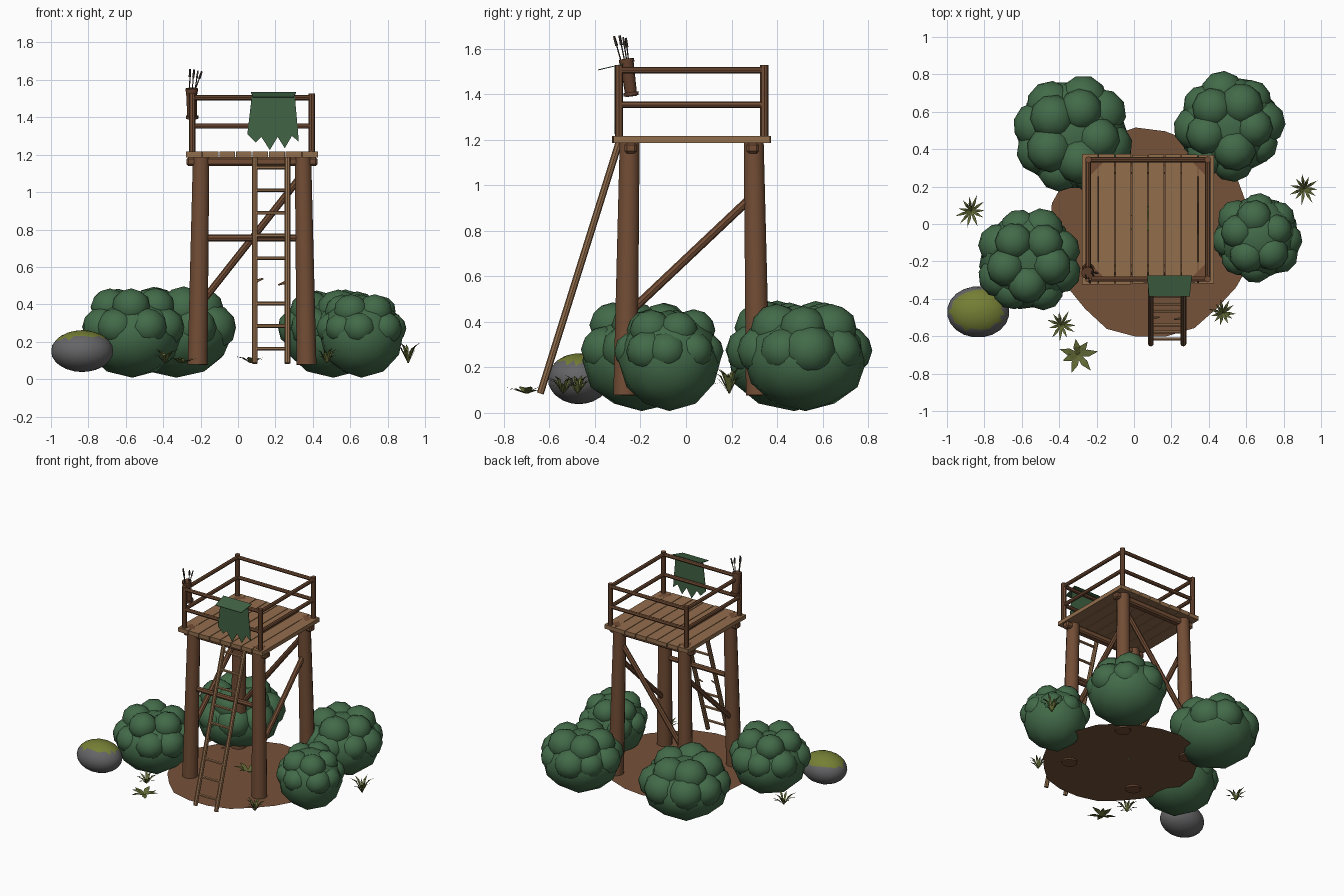
import bpy, bmesh, math, random
from mathutils import Matrix, Vector

random.seed(4)
if "Cube" in bpy.data.objects:
    bpy.data.objects.remove(bpy.data.objects["Cube"], do_unlink=True)


def material(name, *rgb):
    m = bpy.data.materials.new(name)
    m.use_nodes = True
    m.diffuse_color = (*rgb, 1)
    m.node_tree.nodes["Principled BSDF"].inputs["Base Color"].default_value = (*rgb, 1)
    return m


LOG = material("dark_log", 0.17, 0.075, 0.036)
PLANK = material("plank_wood", 0.29, 0.155, 0.073)
EARTH = material("bare_earth", 0.18, 0.085, 0.042)
LEAF = material("bush_green", 0.055, 0.145, 0.066)
CLOTH = material("cloth_green", 0.052, 0.125, 0.058)
STONE = material("grey_stone", 0.13, 0.13, 0.135)
MOSS = material("yellow_moss", 0.18, 0.21, 0.035)
GRASS = material("olive_grass", 0.12, 0.14, 0.035)
LEATHER = material("quiver_leather", 0.12, 0.05, 0.025)
SHAFT = material("arrow_shaft", 0.06, 0.045, 0.035)

CX, CY, GROUND, DECK = 0.075, 0.025, 0.085, 1.216
CORNERS = [(sx, sy) for sx in (-1, 1) for sy in (-1, 1)]


def finish(name, bm, *mats, angle=40):
    mesh = bpy.data.meshes.new(name)
    bm.to_mesh(mesh)
    bm.free()
    ob = bpy.data.objects.new(name, mesh)
    bpy.context.collection.objects.link(ob)
    for m in mats:
        mesh.materials.append(m)
    if angle:
        bpy.ops.object.select_all(action="DESELECT")
        ob.select_set(True)
        bpy.context.view_layer.objects.active = ob
        bpy.ops.object.shade_smooth_by_angle(angle=math.radians(angle))
    return ob


def rod(bm, a, b, r1, r2=None, sides=8):
    a, b = Vector(a), Vector(b)
    d = b - a
    turn = d.to_track_quat("Z", "Y").to_matrix().to_4x4()
    bmesh.ops.create_cone(bm, cap_ends=True, segments=sides, radius1=r1,
                          radius2=r1 if r2 is None else r2, depth=d.length,
                          matrix=Matrix.Translation((a + b) / 2) @ turn)


def box(bm, centre, size):
    bmesh.ops.create_cube(bm, size=1, matrix=Matrix.Translation(centre) @ Matrix.Diagonal((*size, 1)))


def ball(bm, centre, radii, detail=2):
    spin = Matrix.Rotation(random.uniform(0, 6), 4, "Z")
    bmesh.ops.create_icosphere(bm, subdivisions=detail, radius=1,
                               matrix=Matrix.Translation(centre) @ Matrix.Diagonal((*radii, 1)) @ spin)


# Bare earth patch
bm = bmesh.new()
ring = []
for i in range(22):
    t = math.tau * i / 22
    r = random.uniform(0.53, 0.57)
    ring.append(bm.verts.new((0.09 + r * math.cos(t), -0.045 + r * math.sin(t), GROUND + 0.004)))
bm.faces.new(ring)
finish("earth_patch", bm, EARTH, angle=0)


# Four tapered legs leaning inwards
def leg_point(sx, sy, z):
    reach = 0.291 - 0.019 * (z - GROUND) / (DECK - GROUND)
    return Vector((CX + sx * reach, CY + sy * reach, z))


bm = bmesh.new()
for sx, sy in CORNERS:
    rod(bm, leg_point(sx, sy, 0.078), leg_point(sx, sy, DECK), 0.055, 0.045, 12)
finish("legs", bm, LOG)

# Braces: crossbar at the front, diagonals on the other sides
bm = bmesh.new()
rod(bm, leg_point(-1, -1, 0.755), leg_point(1, -1, 0.755), 0.019)
rod(bm, leg_point(-1, 1, 0.39), leg_point(1, 1, 1.1), 0.019)
for sx in (-1, 1):
    rod(bm, leg_point(sx, -1, 0.43), leg_point(sx, 1, 0.96), 0.019)
finish("braces", bm, LOG)

# Beams under the deck
bm = bmesh.new()
for sy in (-1, 1):
    box(bm, (CX, CY + sy * 0.268, 1.163), (0.7, 0.054, 0.048))
bmesh.ops.bevel(bm, geom=bm.edges[:], offset=0.01, segments=1, affect="EDGES")
finish("deck_beams", bm, LOG, angle=0)

# Deck boards running front to back
bm = bmesh.new()
pitch = 0.71 / 8
for i in range(8):
    box(bm, (CX + (i - 3.5) * pitch, CY, DECK - 0.015),
        (pitch - 0.005, 0.695 + random.uniform(-0.01, 0.005), 0.03))
finish("deck_boards", bm, PLANK, angle=0)

# Railing posts and rails
bm = bmesh.new()
for sx, sy in CORNERS:
    x, y = CX + sx * 0.319, CY + sy * 0.319
    rod(bm, (x, y, DECK - 0.01), (x, y, 1.527), 0.018)
finish("railing_posts", bm, LOG)
bm = bmesh.new()
for z in (1.353, 1.505):
    for s in (-1, 1):
        rod(bm, (CX - 0.32, CY + s * 0.319, z), (CX + 0.32, CY + s * 0.319, z), 0.014)
        rod(bm, (CX + s * 0.319, CY - 0.32, z), (CX + s * 0.319, CY + 0.32, z), 0.014)
finish("railing_rails", bm, LOG)

# Leaning ladder with one snapped rung
LEFT, RIGHT = 0.09, 0.264


def ladder_point(x, z):
    return Vector((x, -0.64 + 0.345 * (z - GROUND) / 1.1, z))


bm = bmesh.new()
for x in (LEFT, RIGHT):
    rod(bm, ladder_point(x, GROUND), ladder_point(x, 1.185), 0.0155)
finish("ladder_rails", bm, PLANK)
bm = bmesh.new()
for i in range(9):
    z = 0.163 + i * 0.121
    if i == 3:
        rod(bm, ladder_point(LEFT, z - 0.005), ladder_point(0.135, z + 0.012), 0.01, 0.004, 6)
        rod(bm, ladder_point(RIGHT, z - 0.005), ladder_point(0.215, z - 0.022), 0.01, 0.004, 6)
    else:
        rod(bm, ladder_point(LEFT, z), ladder_point(RIGHT, z), 0.01, sides=6)
finish("ladder_rungs", bm, PLANK)

# Ragged cloth hung over the front rail, with a flap on top
bm = bmesh.new()
outline = [(0.075, 1.525), (0.05, 1.31), (0.095, 1.265), (0.125, 1.295), (0.17, 1.225),
           (0.212, 1.295), (0.25, 1.235), (0.288, 1.3), (0.325, 1.27), (0.32, 1.33), (0.303, 1.525)]
bm.faces.new([bm.verts.new((x, -0.311, z)) for x, z in outline])
bm.faces.new([bm.verts.new(p) for p in ((0.07, -0.275, 1.532), (0.31, -0.275, 1.532),
                                        (0.298, -0.387, 1.506), (0.08, -0.387, 1.506))])
cloth = finish("ragged_cloth", bm, CLOTH, angle=0)
thick = cloth.modifiers.new("thickness", "SOLIDIFY")
thick.thickness, thick.offset = 0.004, 0

# Quiver with bands and arrows
low, high = Vector((-0.245, -0.24, 1.39)), Vector((-0.248, -0.262, 1.555))
bm = bmesh.new()
rod(bm, low, high, 0.026, 0.031, 10)
for t in (0.02, 0.9):
    rod(bm, low.lerp(high, t), low.lerp(high, t + 0.09), 0.034, sides=10)
finish("quiver", bm, LEATHER)
bm = bmesh.new()
for i, (dx, dy) in enumerate([(-0.012, 0), (0, -0.012), (0.012, 0.008), (0.004, 0.014)]):
    foot = high + Vector((dx, dy, -0.05))
    tip = high + Vector((-0.008 + i * 0.021, -0.03 + dy * 2, 0.103 - i * 0.004))
    rod(bm, foot, tip, 0.003, sides=5)
    rod(bm, foot.lerp(tip, 0.72), tip, 0.007, 0.005, 4)
finish("arrows", bm, SHAFT)


# Bushes: a round body with two rings of leafy lumps
def bush(name, x, y, r, top):
    bm = bmesh.new()
    mid = 0.23
    ball(bm, (x, y, mid), (r * 0.93, r * 0.93, mid - 0.008))
    for count, reach, rise, size in ((8, 0.62, 0.18, 0.39), (5, 0.44, 0.58, 0.38)):
        start = random.uniform(0, 6)
        for i in range(count):
            t = start + math.tau * i / count + random.uniform(-0.12, 0.12)
            s = r * size * random.uniform(0.92, 1.06)
            ball(bm, (x + r * reach * math.cos(t), y + r * reach * math.sin(t),
                      mid + rise * (top - mid)), (s, s, s * 0.95))
    finish(name, bm, LEAF, angle=45)


bush("bush_back_right", -0.33, 0.475, 0.32, 0.48)
bush("bush_front_right", -0.565, -0.195, 0.285, 0.5)
bush("bush_side_left", 0.66, -0.073, 0.243, 0.46)
bush("bush_back_left", 0.51, 0.525, 0.292, 0.47)

# Boulder with moss on its upward faces
bm = bmesh.new()
ball(bm, (-0.833, -0.47, 0.15), (0.167, 0.137, 0.112), 3)
bm.normal_update()
for f in bm.faces:
    f.material_index = int(f.normal.z - 0.12 * f.normal.x + 0.12 * f.normal.y > 0.68)
finish("mossy_boulder", bm, STONE, MOSS)


# Grass tufts and flat leafy plants
def tuft(name, x, y, blades, reach, height, width):
    bm = bmesh.new()
    for i in range(blades):
        t = math.tau * (i + random.uniform(-0.2, 0.2)) / blades
        k = random.uniform(0.75, 1.05)
        out, side = Vector((math.cos(t), math.sin(t), 0)), Vector((-math.sin(t), math.cos(t), 0))
        root = Vector((x, y, GROUND))
        h = height * random.uniform(0.5, 1)
        mid = root + out * reach * k * 0.5 + Vector((0, 0, h * 0.8))
        tip = root + out * reach * k + Vector((0, 0, h))
        a, b, c, d = [bm.verts.new(p) for p in (root - side * width * 0.5, root + side * width * 0.5,
                                                mid + side * width, mid - side * width)]
        bm.faces.new((a, b, c, d))
        bm.faces.new((d, c, bm.verts.new(tip)))
    finish(name, bm, GRASS, angle=0)


for i, (x, y, reach, height) in enumerate([(-0.87, 0.07, 0.09, 0.09), (0.91, 0.19, 0.09, 0.12),
                                           (-0.39, -0.54, 0.085, 0.08), (0.475, -0.475, 0.075, 0.085)]):
    tuft(f"grass_tuft_{i + 1}", x, y, 11, reach, height, 0.008)
tuft("leafy_plant_front", -0.3, -0.7, 7, 0.105, 0.032, 0.019)
tuft("leafy_plant_middle", 0.07, 0.02, 7, 0.1, 0.04, 0.016)
